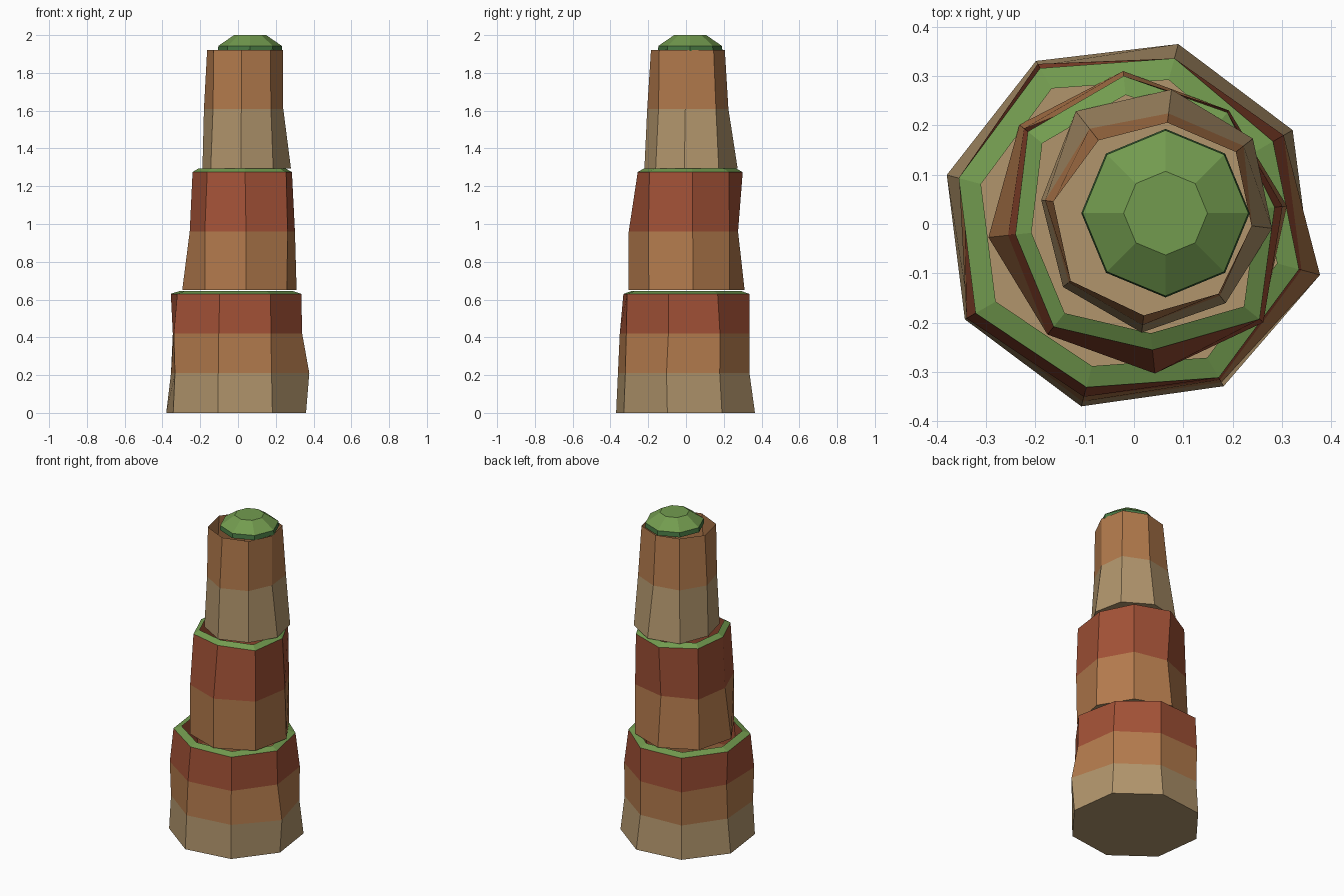
import bpy, math

if "Cube" in bpy.data.objects:
    bpy.data.objects.remove(bpy.data.objects["Cube"])


def material(name, r, g, b):
    m = bpy.data.materials.new(name)
    m.diffuse_color = tuple((c / 255) ** 2.2 for c in (r, g, b)) + (1,)
    m.use_nodes = True
    m.node_tree.nodes["Principled BSDF"].inputs["Base Color"].default_value = m.diffuse_color
    return m


TAN = material("tan_stone", 176, 148, 108)
BROWN = material("brown_stone", 178, 122, 78)
RED = material("red_stone", 160, 82, 57)
GREEN = material("grass", 114, 154, 80)
DARK = material("dark_grass", 72, 118, 68)


def ring(center, start, z, radii):
    """Eight points around a centre, 45 degrees apart, with varied radii."""
    return [(center[0] + r * math.cos(math.radians(start + 45 * i)),
             center[1] + r * math.sin(math.radians(start + 45 * i)), z)
            for i, r in enumerate(radii)]


def loft(name, rings, mats, bottom=None, top=None):
    """Join rings into bands, one material per band; ends are closed on request."""
    verts = [p for r in rings for p in r]
    faces, slots = [], []
    palette = list(dict.fromkeys(mats + [m for m in (bottom, top) if m]))
    for k, mat in enumerate(mats):
        for i in range(8):
            j = (i + 1) % 8
            faces.append((k * 8 + i, k * 8 + j, k * 8 + 8 + j, k * 8 + 8 + i))
            slots.append(palette.index(mat))
    if bottom:
        faces.append(tuple(range(7, -1, -1)))
        slots.append(palette.index(bottom))
    if top:
        faces.append(tuple(range(len(verts) - 8, len(verts))))
        slots.append(palette.index(top))
    mesh = bpy.data.meshes.new(name)
    mesh.from_pydata(verts, [], faces)
    for m in palette:
        mesh.materials.append(m)
    for poly, s in zip(mesh.polygons, slots):
        poly.material_index = s
    ob = bpy.data.objects.new(name, mesh)
    bpy.context.collection.objects.link(ob)


def tier(name, center, start, levels, mats, rim_z=None):
    """Open-topped rock tier with a floor and an optional grass rim."""
    rings = [ring(center, start, z, radii) for z, radii in levels]
    loft(name + "_rock", rings, mats, bottom=TAN)
    if rim_z:
        inner = ring(center, start, rim_z, [r * 0.87 for r in levels[-1][1]])
        loft(name + "_grass_rim", [rings[-1], inner], [GREEN])


# Lower tier: three bands
tier("lower", (-0.008, 0), 30, [
    (0.00, (.381, .378, .382, .385, .387, .383, .380, .381)),
    (0.21, (.357, .348, .371, .359, .376, .373, .371, .399)),
    (0.42, (.360, .347, .375, .349, .383, .363, .365, .360)),
    (0.63, (.335, .348, .365, .360, .362, .343, .360, .355)),
], [TAN, BROWN, RED], 0.645)

# Middle tier: two bands
tier("middle", (0.01, 0.005), 6, [
    (0.65, (.302, .290, .307, .312, .307, .295, .310, .320)),
    (0.96, (.293, .290, .272, .300, .267, .295, .310, .325)),
    (1.275, (.277, .285, .297, .290, .252, .275, .262, .315)),
], [BROWN, RED], 1.295)

# Upper tier: two bands, no rim
tier("upper", (0.045, 0.02), -7, [
    (1.295, (.237, .249, .255, .265, .235, .240, .242, .229)),
    (1.61, (.196, .225, .206, .220, .227, .225, .227, .210)),
    (1.92, (.195, .205, .187, .190, .210, .220, .207, .205)),
], [TAN, BROWN])

# Domed grass cap on the summit
loft("grass_cap", [ring((0.064, 0.022), 0, z, [r] * 8)
                   for z, r in ((1.915, .171), (1.943, .168), (2.0, .085))],
     [DARK, GREEN], bottom=DARK, top=GREEN)
